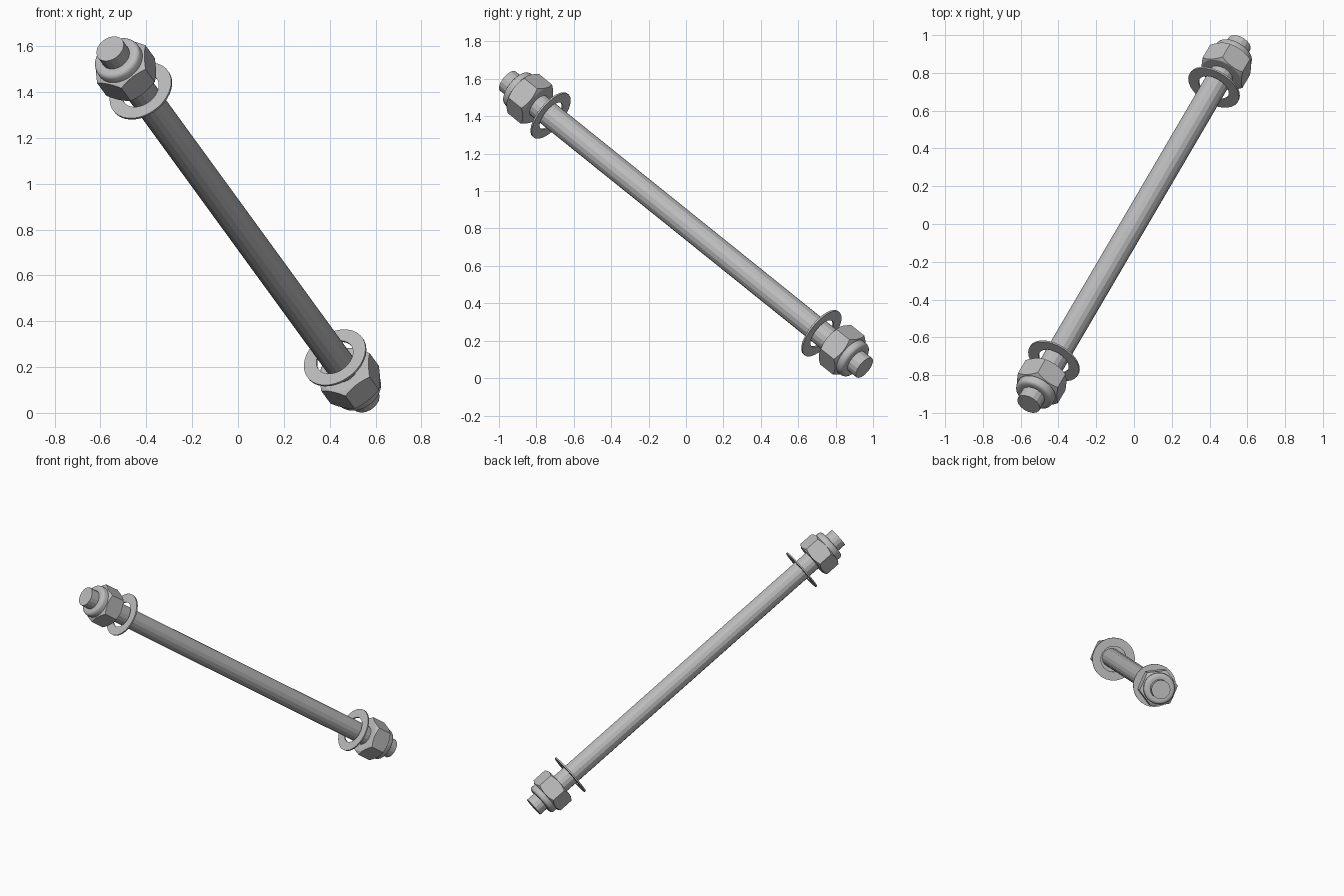
import bpy, bmesh, math
from mathutils import Vector, Matrix

if "Cube" in bpy.data.objects:
    bpy.data.objects.remove(bpy.data.objects["Cube"])

steel = bpy.data.materials.new("grey_steel")
steel.use_nodes = True
colour = (0.5, 0.5, 0.5, 1)
steel.diffuse_color = colour
steel.node_tree.nodes["Principled BSDF"].inputs["Base Color"].default_value = colour

# Shared tilted axis: local z runs along the rod, local x points to a nut corner
axis = Vector((0.415, 0.709, -0.570)).normalized()
corner = Vector((0, -axis.z, axis.y)).normalized()
side = axis.cross(corner)
frame = Matrix((corner, side, axis)).transposed().to_4x4()
frame.translation = (0, 0, 0.822)

HALF = 1.345      # half length of the rod
ROD_R = 0.066
HEX_R = 0.134


def loft(name, rings, sides, closed=False, flip=False, smooth=0):
    """Loft rings of (radius, height); a radius may be a function of angle."""
    bm = bmesh.new()
    loops = []
    for ring in rings:
        loop = []
        for i in range(sides):
            a = math.tau * i / sides
            r, z = ring(a) if callable(ring) else ring
            loop.append(bm.verts.new((r * math.cos(a), r * math.sin(a), z)))
        loops.append(loop)
    pairs = list(zip(loops, loops[1:]))
    if closed:
        pairs.append((loops[-1], loops[0]))
    else:
        bm.faces.new(loops[0])
        bm.faces.new(loops[-1])
    for lo, hi in pairs:
        for i in range(sides):
            j = (i + 1) % sides
            bm.faces.new((lo[i], lo[j], hi[j], hi[i]))
    turn = Matrix.Rotation(math.pi, 4, "X") if flip else Matrix.Identity(4)
    bm.transform(frame @ turn)
    bmesh.ops.recalc_face_normals(bm, faces=bm.faces)
    mesh = bpy.data.meshes.new(name)
    bm.to_mesh(mesh)
    bm.free()
    mesh.materials.append(steel)
    obj = bpy.data.objects.new(name, mesh)
    bpy.context.collection.objects.link(obj)
    if smooth:
        bpy.ops.object.select_all(action="DESELECT")
        obj.select_set(True)
        bpy.context.view_layer.objects.active = obj
        bpy.ops.object.shade_smooth_by_angle(angle=math.radians(smooth))
    return obj


def hex_ring(z, direction, face_r=0.114):
    """Hexagon edge whose height drops with the corner chamfer."""
    def ring(a):
        off = (a % (math.pi / 3)) - math.pi / 6
        r = HEX_R * math.cos(math.pi / 6) / math.cos(off)
        return r, z + direction * max(0, r - face_r) * 0.7
    return ring


# Rod
loft("rod", [(ROD_R, -HALF), (ROD_R, HALF)], 16)

# Washer and locking nut at each end
for end, flip in (("lower", False), ("upper", True)):
    loft(end + "_washer",
         [(0.088, 1.016), (0.148, 1.016), (0.148, 1.026), (0.088, 1.026)],
         32, closed=True, flip=flip, smooth=30)
    n0, n1 = 1.115, 1.24
    loft(end + "_nut",
         [(0.112, n0), hex_ring(n0, 1), hex_ring(n1, -1), (0.112, n1)],
         48, flip=flip, smooth=20)
    loft(end + "_nut_collar",
         [(0.108, n1 - 0.01), (0.108, 1.265), (0.104, 1.276),
          (0.094, 1.283), (0.08, 1.283)],
         32, flip=flip, smooth=40)
